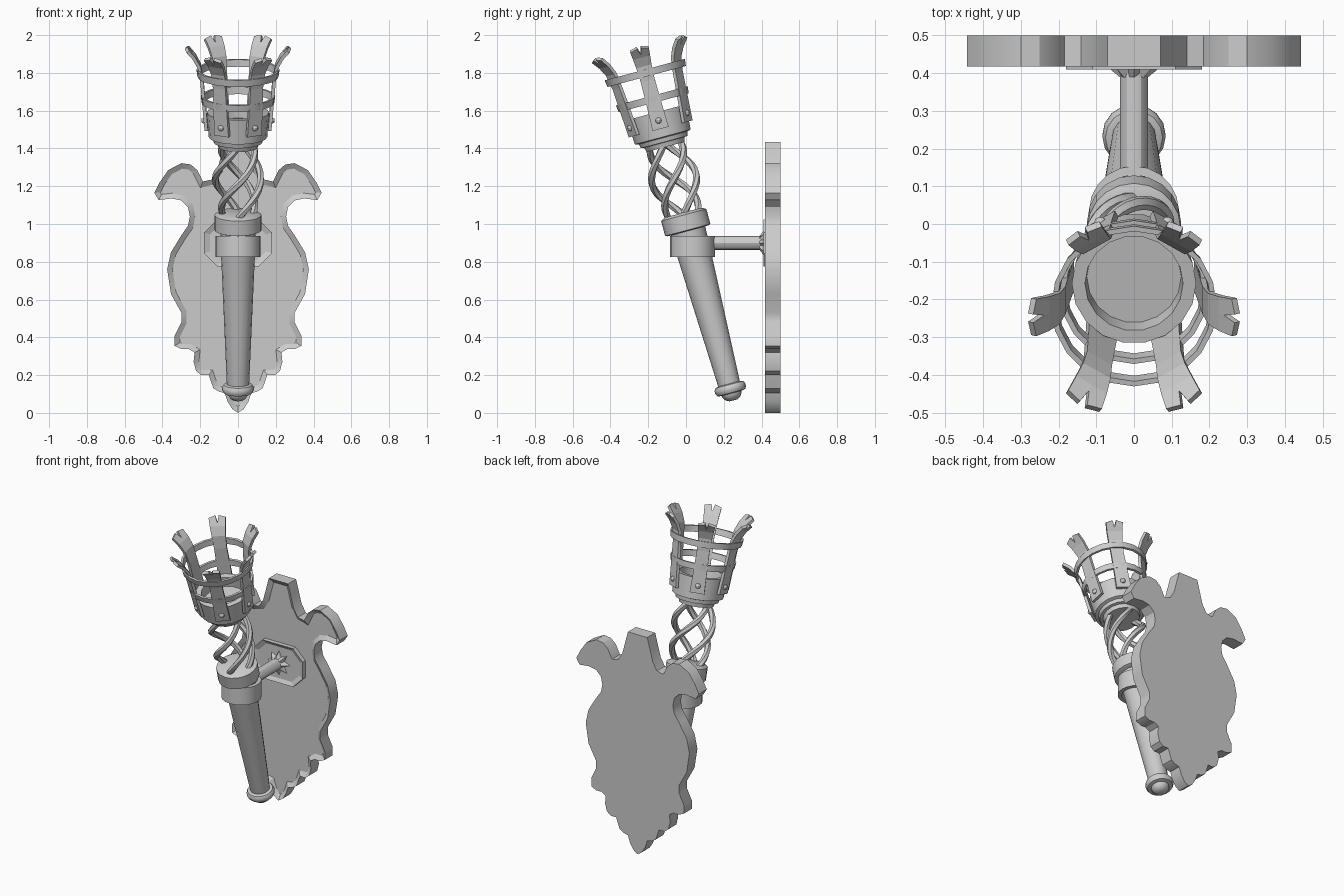
import bpy, bmesh
from math import sin, cos, pi, radians
from mathutils import Matrix, Vector

if "Cube" in bpy.data.objects:
    bpy.data.objects.remove(bpy.data.objects["Cube"])

# Torch axis: starts near the wall and leans 15 degrees towards the front
TORCH = Matrix.Translation((0, 0.25, 0.07)) @ Matrix.Rotation(radians(15), 4, 'X')


def finish(name, bm, matrix=Matrix(), smooth=True):
    bmesh.ops.recalc_face_normals(bm, faces=bm.faces)
    bm.transform(matrix)
    me = bpy.data.meshes.new(name)
    bm.to_mesh(me)
    bm.free()
    if smooth:
        me.polygons.foreach_set("use_smooth", [True] * len(me.polygons))
        me.set_sharp_from_angle(angle=radians(30))
    ob = bpy.data.objects.new(name, me)
    bpy.context.collection.objects.link(ob)
    return ob


def skin(bm, rings, closed=False):
    """Join rings of points with quads; cap the ends or close the loop."""
    vs = [[bm.verts.new(p) for p in ring] for ring in rings]
    n = len(vs[0])
    pairs = list(zip(vs, vs[1:])) + ([(vs[-1], vs[0])] if closed else [])
    for a, b in pairs:
        for i in range(n):
            j = (i + 1) % n
            bm.faces.new((a[i], a[j], b[j], b[i]))
    if not closed:
        bm.faces.new(vs[0])
        bm.faces.new(vs[-1])


def lathe(name, profile, matrix=TORCH, n=16, closed=False):
    bm = bmesh.new()
    skin(bm, [[(r * cos(2 * pi * i / n), r * sin(2 * pi * i / n), t) for i in range(n)]
              for r, t in profile], closed)
    return finish(name, bm, matrix)


# Wall plaque: half outline mirrored, recessed panel on the front
half = [(.07, 1.435), (.09, 1.36), (.11, 1.285), (.14, 1.235), (.185, 1.225), (.215, 1.285),
        (.25, 1.315), (.30, 1.322), (.37, 1.285), (.415, 1.22), (.443, 1.165), (.42, 1.127),
        (.35, 1.135), (.30, 1.125), (.265, 1.09), (.255, 1.04), (.265, .99), (.30, .94),
        (.355, .85), (.375, .76), (.355, .63), (.30, .53), (.30, .48), (.335, .41),
        (.335, .355), (.30, .338), (.26, .338), (.23, .32), (.235, .27), (.222, .222),
        (.195, .20), (.155, .20), (.143, .165), (.13, .13), (.10, .112), (.07, .105),
        (.055, .06), (.03, .02)]
outline = half + [(0, 0)] + [(-x, z) for x, z in reversed(half)]
bm = bmesh.new()
skin(bm, [[(x, y, z) for x, z in outline] for y in (.5, .418)])
bmesh.ops.recalc_face_normals(bm, faces=bm.faces)
front = [f for f in bm.faces if f.normal.y < -.9]
bmesh.ops.inset_region(bm, faces=front, thickness=.028, depth=-.02, use_even_offset=True)
finish("wall_plaque", bm)

# Octagonal mounting plate with a recessed front
octagon = [(.18, .055), (.11, .125), (-.11, .125), (-.18, .055),
           (-.18, -.055), (-.11, -.125), (.11, -.125), (.18, -.055)]
bm = bmesh.new()
skin(bm, [[(x * s, y, .9 + z * s) for x, z in octagon]
          for y, s in ((.5, 1), (.41, 1), (.424, .82))])
finish("mounting_plate", bm, smooth=False)

# Bracket rod and the star-shaped flare at its foot
ROD = Matrix.Translation((0, .424, .9)) @ Matrix.Rotation(radians(90), 4, 'X')
lathe("bracket_rod", [(.037, 0), (.037, .37)], ROD, 12)
bm = bmesh.new()
skin(bm, [[(r * cos(i * pi / 8), r * sin(i * pi / 8), t)
           for i in range(16) for r in [(b if i % 2 else a)]]
          for a, b, t in ((.08, .042, 0), (.065, .039, .012), (.037, .034, .035))])
finish("rod_star_flare", bm, ROD, smooth=False)

# Upright holder collar clasping the handle
lathe("holder_collar", [(.095, .825), (.119, .825), (.119, .937), (.095, .937)],
      Matrix.Translation((0, .035, 0)), 20, True)

# Handle, pommel and upper collar
lathe("handle", [(.058, .06), (.09, .80), (.095, .95)])
lathe("pommel_tip", [(.02, -.004), (.04, .006), (.053, .025), (.058, .06)])
lathe("pommel_ring", [(.06, .035), (.076, .038), (.084, .052), (.084, .068),
                      (.076, .082), (.06, .087)])
lathe("upper_collar", [(.11, .925), (.124, .93), (.124, 1.012), (.10, 1.025)], n=20)

# Twisted bars that bulge outward between collar and basket
for k in range(4):
    path = []
    for i in range(17):
        u = i / 16
        a = 2 * pi * k / 4 + pi * u
        r = .08 + .04 * sin(pi * u)
        path.append(Vector((r * cos(a), r * sin(a), 1.01 + .40 * u)))
    rings = []
    for i, p in enumerate(path):
        tan = (path[min(i + 1, 16)] - path[max(i - 1, 0)]).normalized()
        side = tan.cross(Vector((p.x, p.y, 0))).normalized()
        out = side.cross(tan)
        rings.append([p + .019 * (side * cos(j * pi / 3) + out * sin(j * pi / 3))
                      for j in range(6)])
    bm = bmesh.new()
    skin(bm, rings)
    finish(f"twisted_bar_{k + 1}", bm, TORCH)

# Fire cup with stepped foot and recessed floor
lathe("fire_cup", [(.105, 1.385), (.112, 1.41), (.13, 1.412), (.135, 1.435), (.155, 1.44),
                   (.165, 1.575), (.13, 1.575), (.125, 1.51)], n=18)

# Hoops around the basket
for name, r, t in (("lower_hoop", .192, 1.646), ("upper_hoop", .215, 1.79)):
    lathe(name, [(r - .014, t - .019), (r, t - .019), (r + .005, t + .019),
                 (r - .009, t + .019)], n=20, closed=True)

# Six flared claws with notched tips, each riveted to the cup
rows = [(1.485, .168, .044), (1.60, .178, .041), (1.75, .191, .038),
        (1.83, .205, .042), (1.88, .232, .047), (1.93, .274, .051)]
for k in range(6):
    turn = TORCH @ Matrix.Rotation(k * pi / 3, 4, 'Z')
    bm = bmesh.new()
    grid = [[bm.verts.new((r, w * c, t)) for c in (-1, -.22, 0, .22, 1)] for t, r, w in rows]
    for c in (0, 4):
        grid[-1][c].co += Vector((-.008, 0, -.01))
    grid[-1][2].co = (.245, 0, 1.896)
    for a, b in zip(grid, grid[1:]):
        for i in range(4):
            bm.faces.new((a[i], a[i + 1], b[i + 1], b[i]))
    claw = finish(f"claw_{k + 1}", bm, turn, smooth=False)
    mod = claw.modifiers.new("thickness", 'SOLIDIFY')
    mod.thickness = .018
    mod.offset = 0
    bm = bmesh.new()
    bmesh.ops.create_uvsphere(bm, u_segments=10, v_segments=6, radius=.017)
    finish(f"rivet_{k + 1}", bm, turn @ Matrix.Translation((.178, 0, 1.53)))
